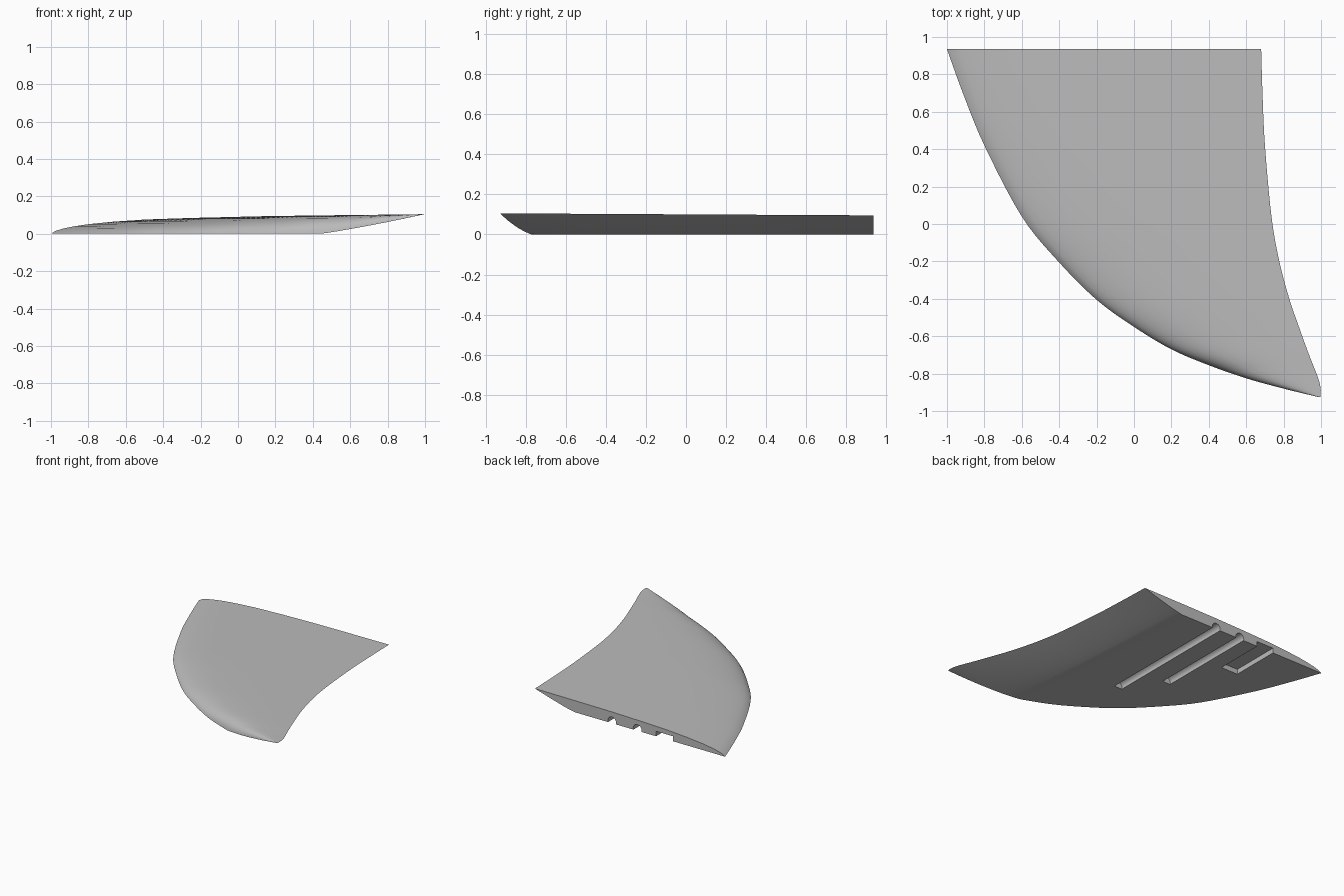
import bpy, bmesh, math

cube = bpy.data.objects.get("Cube")
if cube:
    bpy.data.objects.remove(cube, do_unlink=True)

# Single plain grey
grey = bpy.data.materials.new("light grey")
grey.use_nodes = True
COLOR = (0.5, 0.5, 0.5, 1)
grey.diffuse_color = COLOR
grey.node_tree.nodes["Principled BSDF"].inputs["Base Color"].default_value = COLOR

# Outline stations: y, leading edge x, trailing edge x
OUTLINE = [(0.935, -1, 0.68), (0.7, -0.915, 0.687), (0.42, -0.8, 0.7),
           (0.04, -0.6, 0.735), (-0.2, -0.405, 0.777), (-0.405, -0.2, 0.832),
           (-0.55, 0, 0.882), (-0.67, 0.2, 0.925), (-0.755, 0.4, 0.958),
           (-0.825, 0.6, 0.985), (-0.88, 0.8, 0.998), (-0.925, 0.985, 0.996)]
# Foil rise across the chord: fraction of chord, fraction of height
RISE = [(0, 0), (0.015, 0.16), (0.04, 0.3), (0.075, 0.42), (0.12, 0.54), (0.2, 0.68),
        (0.3, 0.8), (0.45, 0.89), (0.6, 0.95), (0.8, 0.98), (1, 1)]
STEPS, FLAT, SLOPE = 5, 8, 8


def spline(points, steps):
    """Catmull-Rom through the points."""
    ext = [points[0]] + points + [points[-1]]
    out = []
    for p, q, r, s in zip(ext, ext[1:], ext[2:], ext[3:]):
        for i in range(steps):
            t = i / steps
            out.append(tuple(0.5 * (2 * b + (c - a) * t + (2 * a - 5 * b + 4 * c - d) * t * t
                                    + (3 * b - a - 3 * c + d) * t ** 3)
                             for a, b, c, d in zip(p, q, r, s)))
    return out + [points[-1]]


def section(y, lead, trail):
    """Closed foil section: curved top, flat base, rising rear underside."""
    along = (0.935 - y) / 1.86
    high = 0.095 + 0.01 * along
    crease = 0.33 + 0.12 * along

    def under(x):
        return high * max(0, (x - crease) / (trail - crease)) ** 1.15

    low = under(lead)
    ring = [(lead + (trail - lead) * t, y, low + (high - low) * f) for t, f in RISE]
    bend = max(crease, lead + 0.1 * (trail - lead))
    xs = [trail + (bend - trail) * i / SLOPE for i in range(1, SLOPE + 1)]
    xs += [bend + (lead - bend) * i / FLAT for i in range(1, FLAT)]
    return ring + [(x, y, under(x)) for x in xs]


# Foil body lofted through the sections
bm = bmesh.new()
rings = [[bm.verts.new(p) for p in section(*s)] for s in spline(OUTLINE, STEPS)]
for a, b in zip(rings, rings[1:]):
    for i in range(len(a)):
        j = (i + 1) % len(a)
        bm.faces.new((a[i], a[j], b[j], b[i]))
bm.faces.new(rings[0])
bm.faces.new(rings[-1])
bmesh.ops.recalc_face_normals(bm, faces=bm.faces)
mesh = bpy.data.meshes.new("fin_blade")
bm.to_mesh(mesh)
bm.free()
blade = bpy.data.objects.new("fin_blade", mesh)
bpy.context.collection.objects.link(blade)
mesh.materials.append(grey)

# Channels in the underside, open at the back edge
BACK = 1.0


def round_channel(name, x, front):
    bpy.ops.mesh.primitive_cylinder_add(vertices=24, radius=0.037, depth=BACK - front,
                                        location=(x, (BACK + front) / 2, 0.012),
                                        rotation=(math.pi / 2, 0, 0))
    bpy.context.object.name = name
    return bpy.context.object


def square_channel(name, x, width, front):
    bpy.ops.mesh.primitive_cube_add(size=1, location=(x, (BACK + front) / 2, 0))
    bpy.context.object.name = name
    bpy.context.object.scale = (width, BACK - front, 0.08)
    return bpy.context.object


cutters = [round_channel("long_channel_cutter", 0, -0.18),
           round_channel("short_channel_cutter", -0.225, 0.1),
           square_channel("slot_cutter", -0.465, 0.15, 0.53)]
for c in cutters:
    c.hide_render = True
    cut = blade.modifiers.new(c.name, 'BOOLEAN')
    cut.operation, cut.solver, cut.object = 'DIFFERENCE', 'EXACT', c

bpy.ops.object.select_all(action='DESELECT')
blade.select_set(True)
bpy.context.view_layer.objects.active = blade
for c in cutters:
    bpy.ops.object.modifier_apply(modifier=c.name)
    bpy.data.objects.remove(c, do_unlink=True)
bpy.ops.object.shade_smooth_by_angle(angle=math.radians(30))
